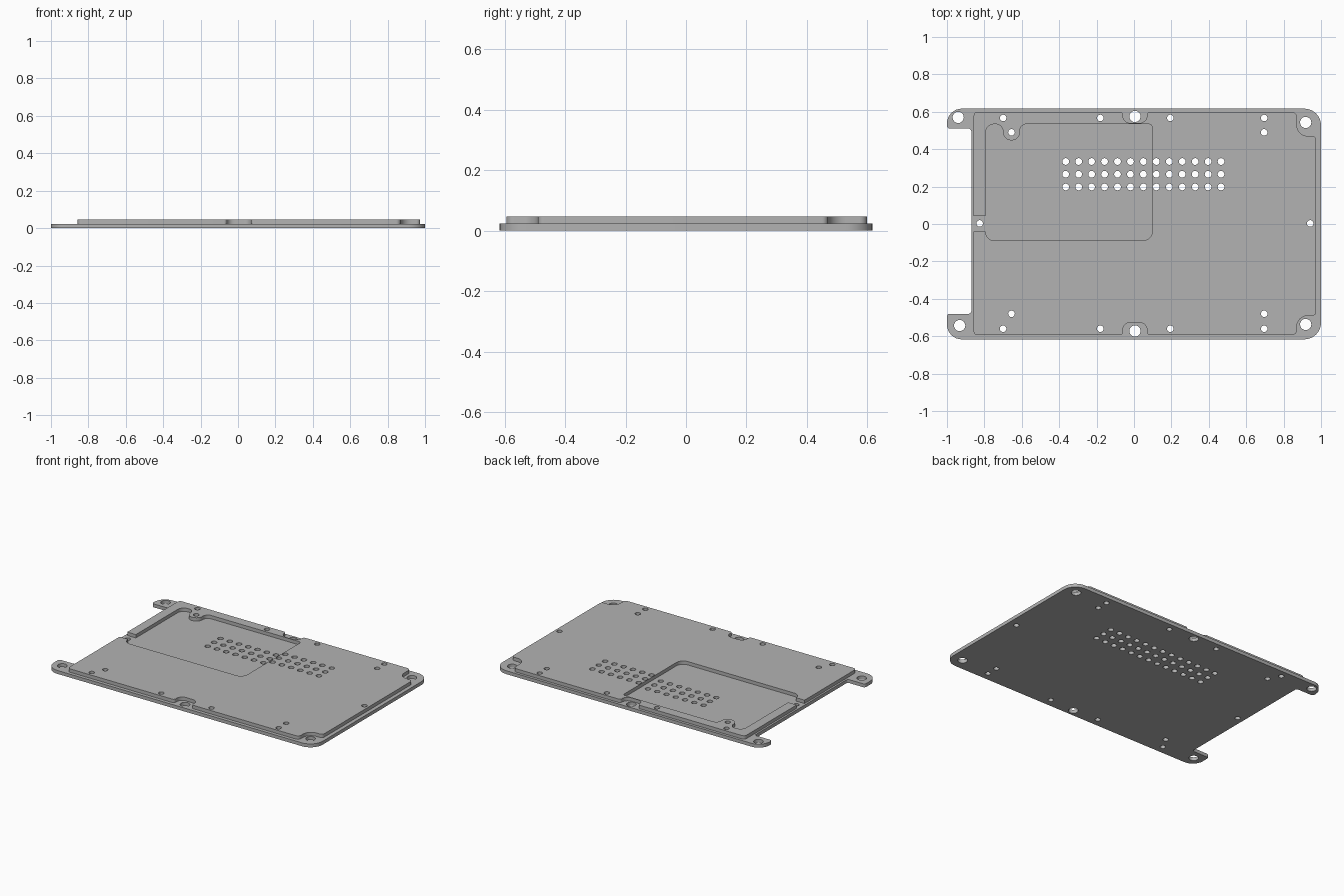
import bpy, bmesh, math
from mathutils import Vector

cube = bpy.data.objects.get("Cube")
if cube:
    bpy.data.objects.remove(cube, do_unlink=True)

MID, TOP = 0.023, 0.046

grey = bpy.data.materials.new("plain grey")
grey.use_nodes = True
colour = (0.45, 0.45, 0.45, 1)
grey.diffuse_color = colour
grey.node_tree.nodes["Principled BSDF"].inputs["Base Color"].default_value = colour


def rounded(corners, steps=8):
    """Outline from (x, y, radius) corners, each corner filleted."""
    pts = []
    n = len(corners)
    for i, (x, y, r) in enumerate(corners):
        p = Vector((x, y))
        if r == 0:
            pts.append(p)
            continue
        a = (Vector(corners[i - 1][:2]) - p).normalized()
        b = (Vector(corners[(i + 1) % n][:2]) - p).normalized()
        half = a.angle(b) / 2
        centre = p + (a + b).normalized() * r / math.sin(half)
        start = p + a * r / math.tan(half) - centre
        end = p + b * r / math.tan(half) - centre
        sweep = start.angle_signed(end)
        for k in range(steps + 1):
            t = -sweep * k / steps
            c, s = math.cos(t), math.sin(t)
            pts.append(centre + Vector((start.x * c - start.y * s,
                                        start.x * s + start.y * c)))
    return pts


def add_prism(bm, pts, z0, z1):
    face = bm.faces.new([bm.verts.new((p[0], p[1], z0)) for p in pts])
    moved = bmesh.ops.extrude_face_region(bm, geom=[face], use_keep_orig=True)
    top = [v for v in moved["geom"] if isinstance(v, bmesh.types.BMVert)]
    bmesh.ops.translate(bm, verts=top, vec=(0, 0, z1 - z0))


def make_object(name, prisms):
    bm = bmesh.new()
    for prism in prisms:
        add_prism(bm, *prism)
    bmesh.ops.recalc_face_normals(bm, faces=bm.faces)
    mesh = bpy.data.meshes.new(name)
    bm.to_mesh(mesh)
    bm.free()
    mesh.materials.append(grey)
    obj = bpy.data.objects.new(name, mesh)
    bpy.context.collection.objects.link(obj)
    return obj


def combine(target, other, operation):
    mod = target.modifiers.new(operation.lower(), "BOOLEAN")
    mod.operation, mod.solver, mod.object = operation, "EXACT", other
    bpy.context.view_layer.objects.active = target
    bpy.ops.object.modifier_apply(modifier=mod.name)
    bpy.data.objects.remove(other, do_unlink=True)


def circle(x, y, r, n=24):
    return [(x + r * math.cos(math.tau * k / n), y + r * math.sin(math.tau * k / n))
            for k in range(n)]


# Base plate with two mounting tabs on one end
base = rounded([
    (-1, 0.617, 0.08), (1, 0.617, 0.09), (1, -0.617, 0.09), (-1, -0.617, 0.08),
    (-1, -0.48, 0.015), (-0.87, -0.48, 0.015), (-0.87, 0.51, 0.015), (-1, 0.51, 0.015)])
plate = make_object("cover_plate", [(base, 0, MID)])

# Raised layer: outer edge with screw clearances, then the pocket and its channel
raised = rounded([
    (-0.857, 0.599, 0.02),
    (-0.06, 0.599, 0.015), (-0.06, 0.54, 0.04), (0.07, 0.54, 0.04), (0.07, 0.599, 0.015),
    (0.87, 0.599, 0.025), (0.87, 0.47, 0.06), (0.974, 0.47, 0.02),
    (0.974, -0.49, 0.02), (0.87, -0.49, 0.06), (0.87, -0.594, 0.025),
    (0.07, -0.594, 0.015), (0.07, -0.527, 0.04), (-0.06, -0.527, 0.04), (-0.06, -0.594, 0.015),
    (-0.857, -0.594, 0.02),
    (-0.857, -0.04, 0), (-0.793, -0.04, 0), (-0.793, -0.088, 0.045),
    (0.098, -0.088, 0.05), (0.098, 0.534, 0.02),
    (-0.61, 0.534, 0.035), (-0.61, 0.447, 0.044), (-0.70, 0.447, 0.044),
    (-0.70, 0.534, 0.04), (-0.793, 0.534, 0.045),
    (-0.793, 0.043, 0), (-0.857, 0.043, 0)])
combine(plate, make_object("raised_layer", [(raised, MID / 2, TOP)]), "UNION")

# Vent grid
holes = [(-0.365 + 0.0692 * i, y, 0.018) for i in range(13) for y in (0.334, 0.266, 0.198)]
# Small screw holes
for x in (-0.70, -0.18, 0.194, 0.696):
    holes += [(x, 0.567, 0.0175), (x, -0.56, 0.0175)]
for x in (-0.655, 0.696):
    holes += [(x, 0.49, 0.0175), (x, -0.48, 0.0175)]
holes += [(-0.825, 0.003, 0.0175), (0.942, 0.003, 0.0175)]
# Large mounting holes
holes += [(x, y, 0.03) for x, y in (
    (-0.94, 0.57), (0.918, 0.543), (-0.932, -0.543), (0.918, -0.537),
    (0.005, 0.575), (0.005, -0.572))]
cutter = make_object("hole_cutter", [(circle(*h), -0.05, 0.1) for h in holes])
cutter.hide_render = True
combine(plate, cutter, "DIFFERENCE")

# Smooth the rounded corners and hole walls, keep rims crisp
bpy.ops.object.select_all(action="DESELECT")
plate.select_set(True)
bpy.context.view_layer.objects.active = plate
bpy.ops.object.shade_smooth_by_angle(angle=math.radians(30))
